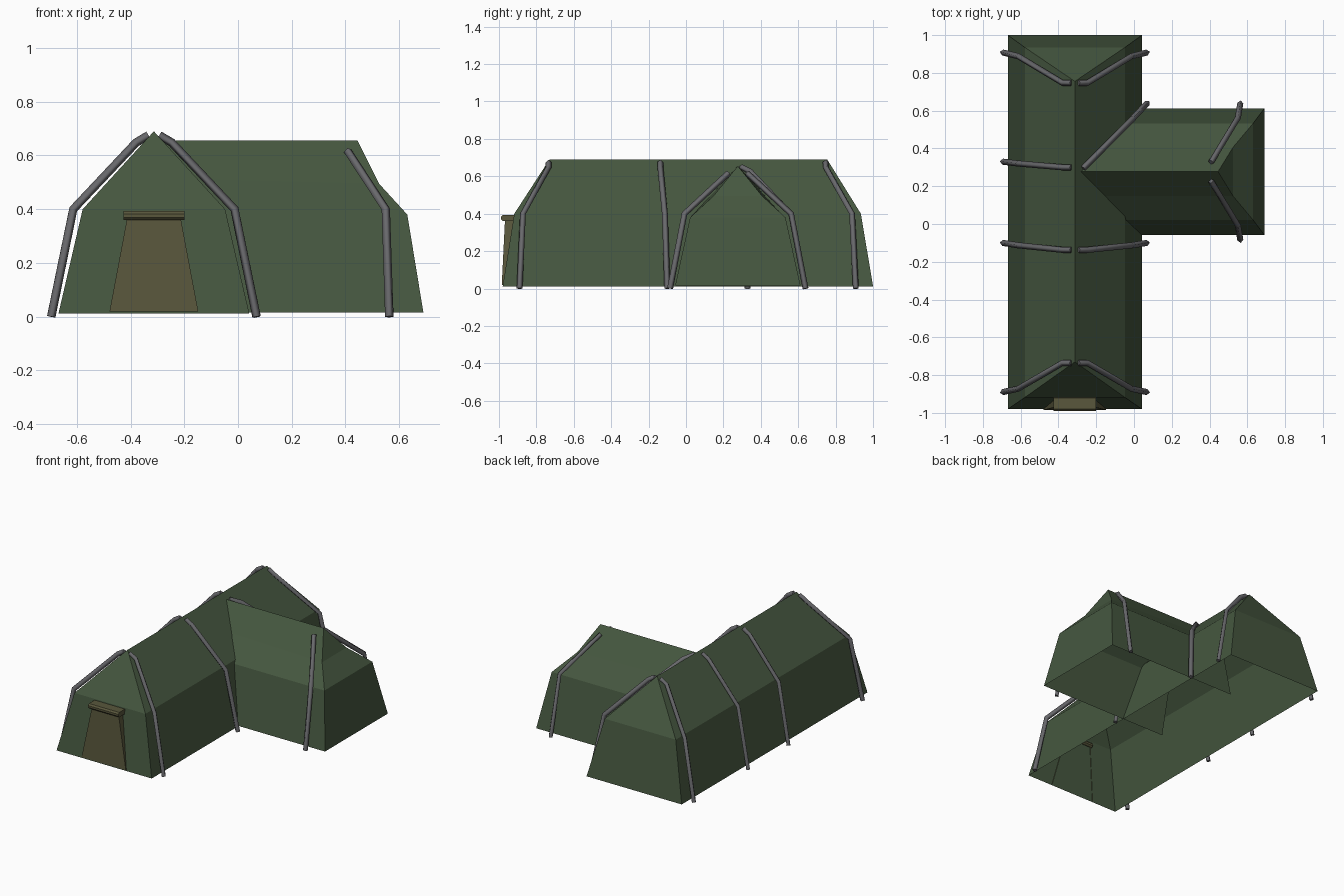
import bpy, bmesh
from mathutils import Vector

if "Cube" in bpy.data.objects:
    bpy.data.objects.remove(bpy.data.objects["Cube"])

CX, CY = -0.313, 0.277   # ridge lines of the main tunnel and the side wing


def material(name, col):
    m = bpy.data.materials.new(name)
    m.diffuse_color = (*col, 1)
    m.use_nodes = True
    m.node_tree.nodes["Principled BSDF"].inputs["Base Color"].default_value = m.diffuse_color
    return m


GREEN = material("canvas_green", (0.06, 0.095, 0.05))
OLIVE = material("flap_olive", (0.10, 0.095, 0.045))
GREY = material("pole_grey", (0.14, 0.14, 0.15))


def mesh_object(name, bm, mat):
    bmesh.ops.recalc_face_normals(bm, faces=bm.faces)
    me = bpy.data.meshes.new(name)
    bm.to_mesh(me)
    bm.free()
    me.materials.append(mat)
    ob = bpy.data.objects.new(name, me)
    bpy.context.collection.objects.link(ob)
    return ob


def shell(name, start, end, mat, cap_start, cap_end):
    """Skin two arch sections; half sections run base to ridge as (across, along, z)."""
    bm = bmesh.new()
    rows = []
    for half in (start, end):
        full = half + [(-p[0], p[1], p[2]) for p in reversed(half[:-1])]
        rows.append([bm.verts.new(p) for p in full])
    a, b = rows
    n = len(a)
    for i in range(n - 1):
        bm.faces.new((a[i], a[i + 1], b[i + 1], b[i]))
    for row, cap in ((a, cap_start), (b, cap_end)):
        if cap:
            for i in range(n // 2):
                bm.faces.new(dict.fromkeys((row[i], row[i + 1], row[n - 2 - i], row[n - 1 - i])))
    return mesh_object(name, bm, mat)


def pole(name, pts):
    cu = bpy.data.curves.new(name, 'CURVE')
    cu.dimensions = '3D'
    cu.bevel_depth = 0.016
    cu.bevel_resolution = 0
    cu.use_fill_caps = True
    sp = cu.splines.new('POLY')
    sp.points.add(len(pts) - 1)
    for q, p in zip(sp.points, pts):
        q.co = (*p, 1)
    cu.materials.append(GREY)
    ob = bpy.data.objects.new(name, cu)
    bpy.context.collection.objects.link(ob)


# main tunnel, closed at both ends, no floor
main = shell("main_tent",
             [(0.355, -0.98, 0.012), (0.265, -0.918, 0.40), (0, -0.73, 0.69)],
             [(0.355, 1.0, 0.012), (0.265, 0.935, 0.40), (0, 0.755, 0.69)],
             GREEN, True, True)
main.location.x = CX

# side wing, sunk into the main tunnel, with a creased outer end
wing = shell("side_wing",
             [(0.335, 0.28, 0.015), (0.255, 0.28, 0.38), (0.13, 0.28, 0.515), (0, 0.28, 0.655)],
             [(0.335, -0.69, 0.015), (0.255, -0.63, 0.38), (0.13, -0.525, 0.495), (0, -0.445, 0.655)],
             GREEN, False, True)
wing.rotation_euler.z = 1.5707963
wing.location.y = CY

# door flap: tapered panel with returns to the front wall
bm = bmesh.new()
quad = [(-0.165, -0.985, 0.02), (0.165, -0.985, 0.02), (0.1, -0.968, 0.365), (-0.1, -0.968, 0.365)]
front = [bm.verts.new(p) for p in quad]
back = [bm.verts.new((x, -0.975 if z < 0.1 else -0.92, z)) for x, y, z in quad]
bm.faces.new(front)
for i in range(1, 4):
    j = (i + 1) % 4
    bm.faces.new((front[i], front[j], back[j], back[i]))
mesh_object("door_flap", bm, OLIVE).location.x = CX

# rolled awning over the door
bm = bmesh.new()
prof = [(-0.99, 0.37), (-0.98, 0.36), (-0.92, 0.36), (-0.91, 0.37),
        (-0.91, 0.383), (-0.92, 0.393), (-0.98, 0.393), (-0.99, 0.383)]
f = bm.faces.new([bm.verts.new((-0.113, y, z)) for y, z in prof])
r = bmesh.ops.extrude_face_region(bm, geom=[f])
bmesh.ops.translate(bm, vec=Vector((0.226, 0, 0)),
                    verts=[v for v in r["geom"] if isinstance(v, bmesh.types.BMVert)])
f2 = [v.co.copy() for v in bm.verts]
if len([x for x in bm.faces if abs(x.normal.x) > 0.9]) < 2:
    bm.faces.new([v for v in bm.verts if v.co.x < 0])
mesh_object("door_roll", bm, OLIVE).location.x = CX

# hoop poles on the main tunnel: (foot y, shoulder y, top y, sides)
hoops = {"front": (-0.89, -0.872, -0.735, (-1, 1)),
         "middle": (-0.10, -0.113, -0.137, (-1, 1)),
         "rear_middle": (0.33, 0.32, 0.30, (-1,)),
         "back": (0.908, 0.888, 0.747, (-1, 1))}
for name, (yf, ys, yt, sides) in hoops.items():
    for s in sides:
        pole(name + ("_pole_left" if s < 0 else "_pole_right"),
             [(CX + s * 0.382, yf, 0), (CX + s * 0.30, ys, 0.40),
              (CX + s * 0.066, yt, 0.648), (CX + s * 0.02, yt, 0.675)])

# wing poles: one pair at the outer end, one along the valley
for s, side in ((-1, "front"), (1, "back")):
    pole("wing_pole_" + side,
         [(0.563, CY + s * 0.362, 0), (0.55, CY + s * 0.285, 0.40), (0.408, CY + s * 0.05, 0.617)])
pole("valley_pole", [(0.07, 0.64, 0), (-0.005, 0.56, 0.40), (-0.22, 0.345, 0.625), (-0.27, 0.295, 0.65)])
